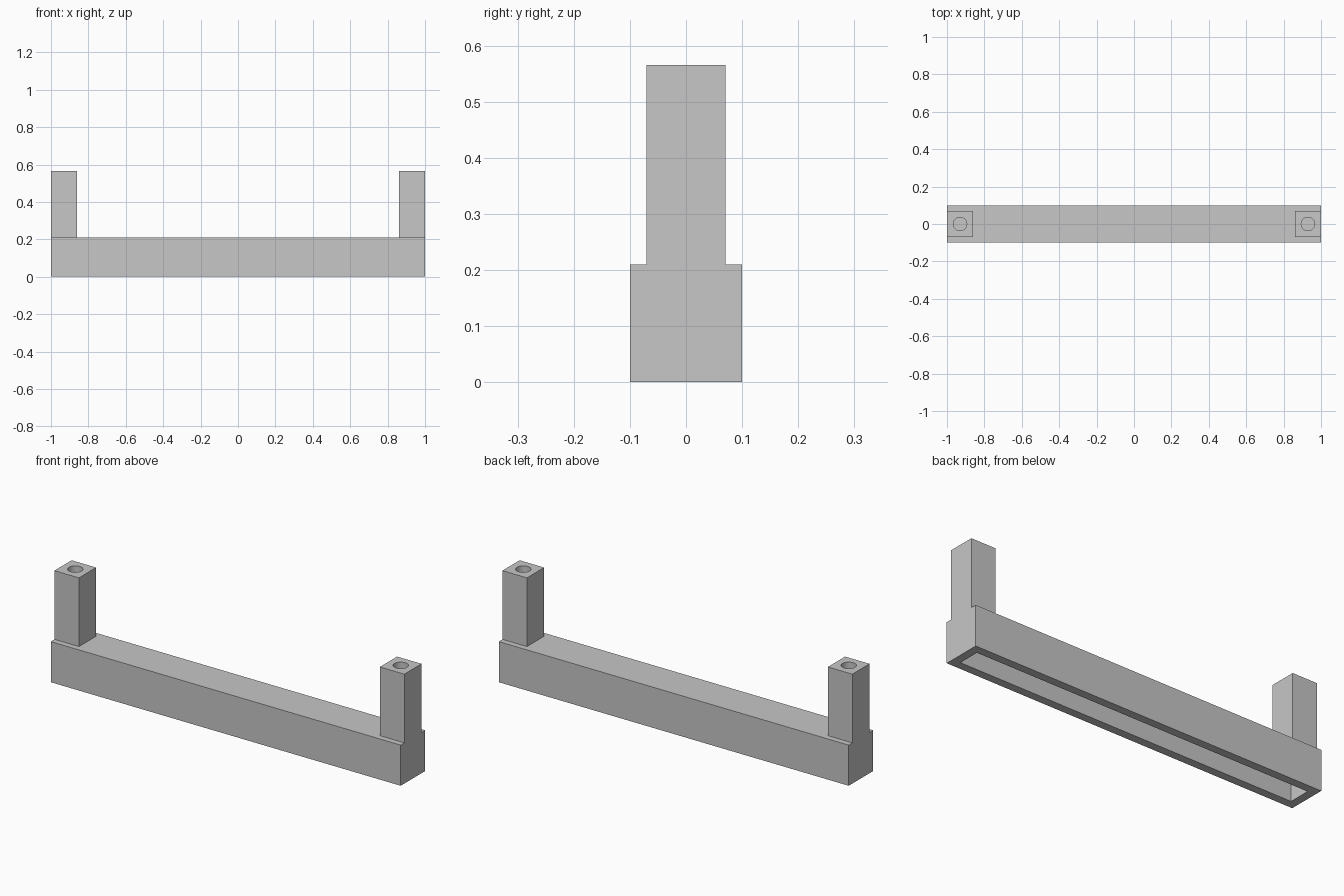
import bpy
import bmesh

if "Cube" in bpy.data.objects:
    bpy.data.objects.remove(bpy.data.objects["Cube"], do_unlink=True)

BEAM_W, BEAM_H, WALL = 0.2, 0.21, 0.043
POST, TOP = 0.14, 0.565
HOLE_R, HOLE_DEPTH = 0.036, 0.2

grey = bpy.data.materials.new("plain grey")
grey.use_nodes = True
colour = (0.57, 0.57, 0.57, 1)
grey.diffuse_color = colour
grey.node_tree.nodes["Principled BSDF"].inputs["Base Color"].default_value = colour


def box(name, size, centre):
    bpy.ops.mesh.primitive_cube_add(size=1, location=centre)
    obj = bpy.context.object
    obj.name = name
    obj.scale = size
    bpy.ops.object.transform_apply(location=False, rotation=False, scale=True)
    obj.data.materials.append(grey)
    return obj


# Long beam, hollowed from below
beam = box("beam", (2, BEAM_W, BEAM_H), (0, 0, BEAM_H / 2))
bm = bmesh.new()
bm.from_mesh(beam.data)
bm.normal_update()
bottom = min(bm.faces, key=lambda f: f.calc_center_median().z)
bmesh.ops.inset_region(bm, faces=[bottom], thickness=WALL, use_even_offset=True)
cavity = bmesh.ops.extrude_discrete_faces(bm, faces=[bottom])["faces"][0]
bmesh.ops.translate(bm, verts=cavity.verts, vec=(0, 0, BEAM_H - WALL))
bmesh.ops.recalc_face_normals(bm, faces=bm.faces)
bm.to_mesh(beam.data)
bm.free()

# Square end posts, each with a round blind hole in the top
for name, side in (("left_post", 1), ("right_post", -1)):
    x = side * (1 - POST / 2)
    post = box(name, (POST, POST, TOP - BEAM_H), (x, 0, (TOP + BEAM_H) / 2))
    bpy.ops.mesh.primitive_cylinder_add(vertices=48, radius=HOLE_R,
                                        depth=2 * HOLE_DEPTH, location=(x, 0, TOP))
    drill = bpy.context.object
    drill.hide_render = True
    cut = post.modifiers.new("hole", 'BOOLEAN')
    cut.operation = 'DIFFERENCE'
    cut.solver = 'EXACT'
    cut.object = drill
    bpy.ops.object.select_all(action='DESELECT')
    post.select_set(True)
    bpy.context.view_layer.objects.active = post
    bpy.ops.object.modifier_apply(modifier=cut.name)
    bpy.data.objects.remove(drill, do_unlink=True)
    bpy.ops.object.shade_smooth_by_angle()
